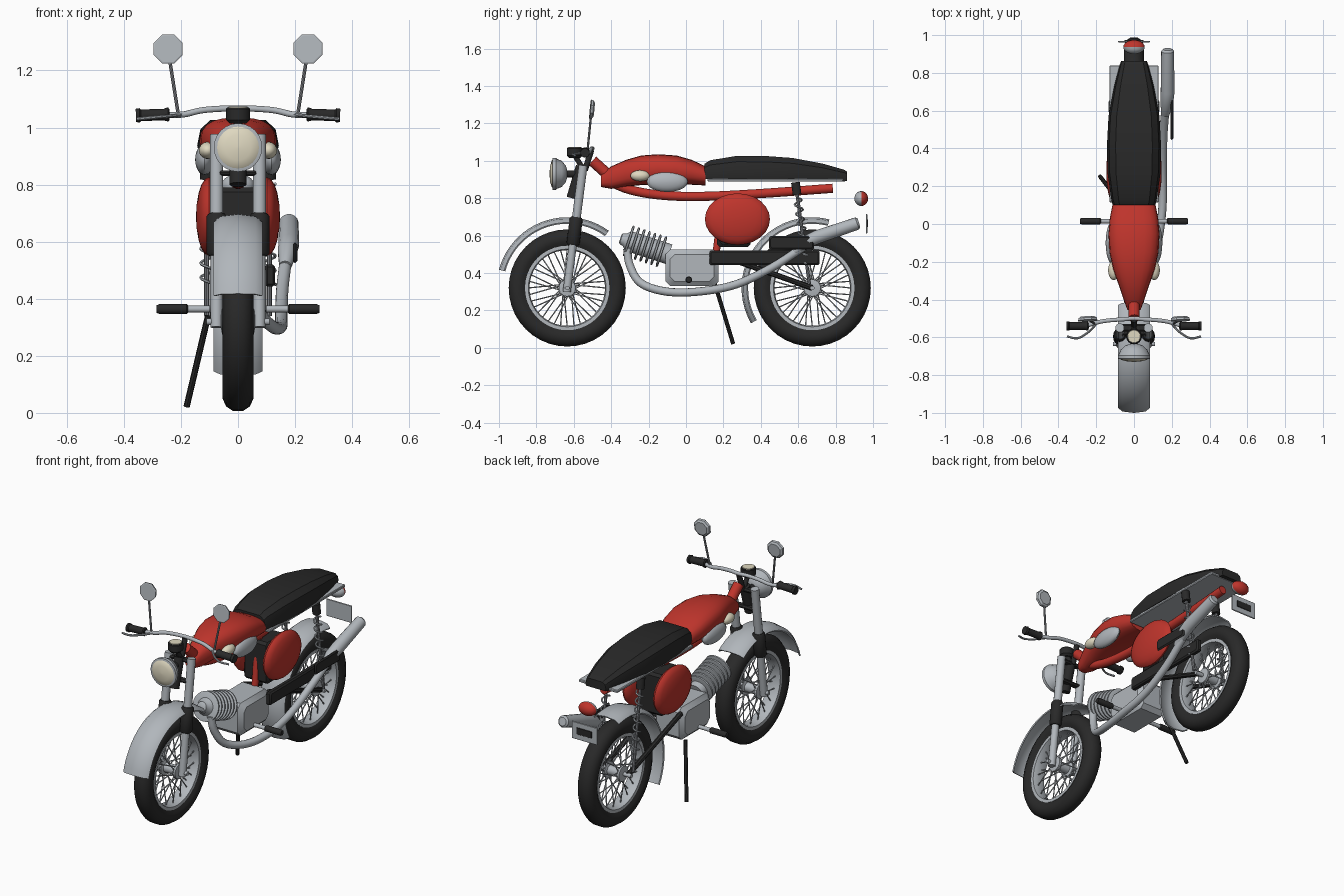
import bpy, bmesh, math
from mathutils import Vector as V, Matrix, Quaternion

if "Cube" in bpy.data.objects:
    bpy.data.objects.remove(bpy.data.objects["Cube"])

def material(name, r, g, b):
    m = bpy.data.materials.new(name)
    m.diffuse_color = (r, g, b, 1)
    m.use_nodes = True
    m.node_tree.nodes["Principled BSDF"].inputs["Base Color"].default_value = m.diffuse_color
    return m

RED = material("red paint", 0.52, 0.035, 0.025)
SILVER = material("silver metal", 0.44, 0.47, 0.50)
BLACK = material("black rubber", 0.022, 0.022, 0.022)
CREAM = material("cream glass", 0.74, 0.69, 0.53)
STEEL = material("dark steel", 0.25, 0.26, 0.28)

# ---------- helpers: every piece is a list of rings, lofted together ----------
def add(name, mat, *pieces, angle=35):
    bm = bmesh.new()
    for rings, closed in pieces:
        vs = [[bm.verts.new(p) for p in ring] for ring in rings]
        n, k = len(vs), len(vs[0])
        for i in range(n if closed else n - 1):
            a, b = vs[i], vs[(i + 1) % n]
            for j in range(k):
                bm.faces.new((a[j], a[(j + 1) % k], b[(j + 1) % k], b[j]))
        if not closed:
            bm.faces.new(vs[0][::-1])
            bm.faces.new(vs[-1])
    bmesh.ops.recalc_face_normals(bm, faces=bm.faces)
    me = bpy.data.meshes.new(name)
    bm.to_mesh(me)
    bm.free()
    me.materials.append(mat)
    ob = bpy.data.objects.new(name, me)
    bpy.context.collection.objects.link(ob)
    bpy.ops.object.select_all(action='DESELECT')
    ob.select_set(True)
    bpy.context.view_layer.objects.active = ob
    bpy.ops.object.shade_smooth_by_angle(angle=math.radians(angle))
    return ob

def tube(pts, r, n=12):
    """Round tube along points; r is one radius or one per point."""
    pts = [V(p) for p in pts]
    rs = r if isinstance(r, (list, tuple)) else [r] * len(pts)
    rings, u, last = [], None, None
    for i, p in enumerate(pts):
        t = (pts[min(i + 1, len(pts) - 1)] - pts[max(i - 1, 0)]).normalized()
        u = t.orthogonal().normalized() if u is None else last.rotation_difference(t) @ u
        last, w = t, t.cross(u)
        rings.append([p + (u * math.cos(a) + w * math.sin(a)) * rs[i]
                      for a in (2 * math.pi * j / n for j in range(n))])
    return rings, False

def smooth(pts, k=5):
    """Catmull-Rom curve through points."""
    P = [V(p) for p in pts]
    P = [2 * P[0] - P[1]] + P + [2 * P[-1] - P[-2]]
    out = []
    for a, b, c, d in zip(P, P[1:], P[2:], P[3:]):
        for t in (i / k for i in range(k)):
            out.append(0.5 * (2 * b + (c - a) * t + (2 * a - 5 * b + 4 * c - d) * t * t
                              + (3 * b - a - 3 * c + d) * t ** 3))
    return out + [P[-2]]

def rev(p, d, prof, n=24):
    """Turned shape: (distance, radius) profile along axis d from p."""
    d = V(d).normalized()
    u = d.orthogonal().normalized()
    w = d.cross(u)
    return [[V(p) + d * t + (u * math.cos(a) + w * math.sin(a)) * r
             for a in (2 * math.pi * j / n for j in range(n))] for t, r in prof], False

def arc(cy, cz, section, a0, a1, n):
    """Sweep an (x, radius) section around a wheel centre."""
    closed = a1 - a0 == 360
    angs = [math.radians(a0 + (a1 - a0) * i / (n if closed else n - 1)) for i in range(n)]
    return [[V((x, cy + r * math.cos(a), cz + r * math.sin(a))) for x, r in section]
            for a in angs], closed

def box(x0, x1, y0, y1, z0, z1, c=0.008):
    """Box with chamfered corners, lofted along x."""
    def ring(x, i):
        a, b, e, f = y0 + i, y1 - i, z0 + i, z1 - i
        q = c
        return [V((x, y, z)) for y, z in ((a + q, e), (b - q, e), (b, e + q), (b, f - q),
                                          (b - q, f), (a + q, f), (a, f - q), (a, e + q))]
    return [ring(x0, c), ring(x0 + c, 0), ring(x1 - c, 0), ring(x1, c)], False

def ellipsoid(c, s, n=20, m=10):
    rings = []
    for i in range(m + 1):
        a = math.pi * max(0.02, min(0.98, i / m))
        rings.append([V((c[0] - s[0] * math.cos(a), c[1] + s[1] * math.sin(a) * math.cos(b),
                         c[2] + s[2] * math.sin(a) * math.sin(b)))
                      for b in (2 * math.pi * j / n for j in range(n))])
    return rings, False

# ---------- wheels and fenders ----------
HZ = 0.32
TIRE = [(-.036, .222), (-.05, .245), (-.054, .27), (-.042, .297), (-.018, .313),
        (.018, .313), (.042, .297), (.054, .27), (.05, .245), (.036, .222)]
RIM = [(-.04, .226), (-.04, .208), (-.02, .202), (.02, .202), (.04, .208), (.04, .226)]
OUT = [(-.085, .350), (-.062, .370), (0, .378), (.062, .370), (.085, .350)]
FENDER = OUT + [(x * .95, r - .007) for x, r in OUT[::-1]]
for tag, cy, a0, a1 in (("front", -.635, 54, 165), ("rear", .675, 76, 210)):
    add(tag + "_tire", BLACK, arc(cy, HZ, TIRE, 0, 360, 40))
    add(tag + "_rim", SILVER, arc(cy, HZ, RIM, 0, 360, 40))
    add(tag + "_hub", SILVER, rev((-.06, cy, HZ), (1, 0, 0),
        [(0, .02), (.004, .045), (.02, .045), (.025, .028), (.095, .028), (.1, .045), (.116, .045), (.12, .02)]),
        tube([(-.11, cy, HZ), (.11, cy, HZ)], .012))
    spokes = []
    for i in range(36):
        a = 2 * math.pi * i / 36
        b = a + (.45 if i % 4 < 2 else -.45)
        s = .045 if i % 2 else -.045
        spokes.append(tube([(s, cy + .04 * math.cos(b), HZ + .04 * math.sin(b)),
                            (s * .2, cy + .207 * math.cos(a), HZ + .207 * math.sin(a))], .0035, 5))
    add(tag + "_spokes", SILVER, *spokes)
    add(tag + "_fender", SILVER, arc(cy, HZ, FENDER, a0, a1, 22))

# ---------- front fork, stem, headlight ----------
for s, side in ((-1, "left"), (1, "right")):
    at = lambda z, x=.075: (s * x, -.635 + (z - HZ) * .13, z)
    add(side + "_fork_leg", SILVER, tube([at(.30), at(.62)], .022), tube([at(.60), at(.975)], .024))
    add(side + "_fork_boot", BLACK, rev(at(.55), (0, .13, 1), [(0, .028), (.01, .035), (.14, .035), (.15, .028)], 16))
add("steering_stem", BLACK, tube([(0, -.61, .80), (0, -.56, .97)], .03),
    box(-.07, .07, -.59, -.55, .83, .85), box(-.07, .07, -.57, -.53, .945, .965))
add("headlight_shell", SILVER, rev((0, -.635, .93), (0, -1, 0),
    [(0, .02), (.008, .045), (.03, .07), (.055, .08), (.06, .085), (.078, .085), (.08, .078)]))
add("headlight_lens", CREAM, rev((0, -.71, .93), (0, -1, 0), [(0, .079), (.008, .07), (.016, .045), (.02, .005)]))
add("headlight_bracket", BLACK, tube([(0, -.645, .93), (0, -.57, .93)], .02))
add("gauge", BLACK, rev((0, -.595, 1.015), (0, 0, 1), [(0, .03), (.012, .042), (.05, .042), (.055, .038)]))
add("gauge_dial", CREAM, rev((0, -.595, 1.068), (0, 0, 1), [(0, .035), (.005, .033)]))
add("gauge_mount", BLACK, tube([(0, -.545, .95), (0, -.59, 1.02)], .014))

# ---------- handlebar, grips, levers, mirrors ----------
half = [(.0, -.50, 1.066), (.06, -.505, 1.066), (.13, -.51, 1.06), (.19, -.52, 1.046), (.25, -.538, 1.043)]
bar = [(-x, y, z) for x, y, z in half[:0:-1]] + half
add("handlebar", SILVER, tube(smooth(bar, 4), .011))
add("handlebar_riser", BLACK, tube([(0, -.54, .95), (0, -.505, 1.06)], .016))
for s, side in ((-1, "left"), (1, "right")):
    add(side + "_grip", BLACK, rev((s * .24, -.54, 1.046), (s, 0, -.03),
        [(0, .02), (.005, .026), (.02, .021), (.1, .021), (.105, .026), (.118, .024)], 12))
    add(side + "_lever", SILVER, tube(smooth([(s * .2, -.53, 1.045), (s * .245, -.575, 1.04),
        (s * .30, -.605, 1.035), (s * .355, -.595, 1.03)], 4), .006, 8))
    add(side + "_mirror_stem", STEEL, tube([(s * .21, -.527, 1.05), (s * .24, -.508, 1.24)], .006, 8))
    m = add(side + "_mirror", SILVER, rev((0, .011, 0), (0, -1, 0),
        [(0, .04), (.008, .052), (.02, .055), (.022, .05)], 8), angle=20)
    m.rotation_euler = (math.radians(-6), math.radians(22.5), 0)
    m.location = (s * .245, -.502, 1.275)

# ---------- tank ----------
def tank_ring(y, w, zb, zt, n=20, e=.75):
    c, h = (zb + zt) / 2, (zt - zb) / 2
    f = lambda v: math.copysign(abs(v) ** e, v)
    return [V((w * f(math.cos(a)), y, c + h * f(math.sin(a)))) for a in (2 * math.pi * j / n for j in range(n))]
TANK = [(-.455, .035, .86, .925), (-.40, .055, .85, .97), (-.32, .082, .862, 1.005), (-.24, .11, .87, 1.028),
        (-.15, .13, .875, 1.035), (-.05, .135, .875, 1.028), (.03, .128, .872, 1.005), (.105, .113, .868, .97)]
add("fuel_tank", RED, ([tank_ring(*t) for t in TANK], False))
for s, side in ((-1, "left"), (1, "right")):
    add(side + "_knee_panel", SILVER, ellipsoid((s * .117, -.10, .888), (.033, .11, .055)))
    add(side + "_tank_badge", CREAM, ellipsoid((s * .107, -.245, .92), (.03, .052, .03)))

# ---------- frame ----------
add("head_tube", RED, tube([(0, -.50, 1.0), (0, -.40, .91)], .03))
add("frame_backbone", RED, tube(smooth([(0, -.43, .90), (0, -.30, .845), (0, -.12, .815), (0, .1, .81),
    (0, .4, .825), (0, .785, .853)]), .025))
add("frame_downtube", RED, tube([(0, .2, .81), (0, .16, .5)], .02))

# ---------- seat ----------
def seat_ring(y, w, zb, zt):
    pts = [(w * .95, zb), (w, zb + .3 * (zt - zb)), (w * .92, zb + .75 * (zt - zb)), (w * .68, zt)]
    return [V((x, y, z)) for x, z in pts] + [V((-x, y, z)) for x, z in pts[::-1]]
SEAT = [(.10, .112, .902, .985), (.13, .12, .902, 1.003), (.27, .14, .902, 1.026), (.42, .143, .90, 1.026),
        (.57, .135, .90, 1.015), (.73, .105, .896, .985), (.845, .075, .89, .952), (.862, .068, .892, .942)]
add("seat", BLACK, ([seat_ring(*t) for t in SEAT], False), angle=25)
add("seat_base", SILVER, box(-.13, .13, .115, .84, .888, .905, .004))

# ---------- engine ----------
add("engine_case", SILVER, box(-.10, .10, -.11, .175, .33, .525, .025))
add("engine_cylinder", SILVER, rev((0, -.09, .50), (0, -.95, .31),
    [(0, .055), (.22, .055), (.235, .05), (.25, .035), (.27, .03), (.275, .02)]))
fins = [rev((0, -.125 - .029 * i, .512 + .0095 * i), (0, -.95, .31), [(0, .075), (.003, .085), (.011, .085), (.014, .075)])
        for i in range(7)]
add("cylinder_fins", SILVER, *fins)
add("peg_bar", SILVER, tube([(-.19, .015, .364), (.19, .015, .364)], .012))
for s, side in ((-1, "left"), (1, "right")):
    add(side + "_foot_peg", BLACK, rev((s * .175, .015, .364), (s, 0, 0), [(0, .013), (.005, .018), (.1, .018), (.11, .014)], 12))
add("kickstand", BLACK, tube([(-.105, .155, .34), (-.18, .252, .022)], .011, 8))

# ---------- airbox and side covers ----------
add("airbox", BLACK, box(-.085, .085, .165, .345, .54, .79, .015))
for s, side in ((-1, "left"), (1, "right")):
    add(side + "_side_cover", RED, ellipsoid((s * .102, .275, .688), (.045, .174, .138), 24))

# ---------- exhaust ----------
add("exhaust_pipe", SILVER, tube(smooth([(.04, -.315, .53), (.05, -.30, .44), (.08, -.24, .345), (.125, -.1, .30),
    (.15, .08, .302), (.152, .27, .34), (.155, .46, .43), (.168, .63, .54)]), .022))
add("muffler", SILVER, tube([(.166, .58, .515), (.173, .64, .565), (.178, .70, .592), (.178, .915, .665), (.178, .925, .668)],
    [.022, .034, .037, .034, .024], 16))
add("heat_shield", BLACK, box(.192, .208, .445, .685, .525, .598))
add("chain_case", BLACK, box(.095, .13, .125, .715, .443, .52))

# ---------- swingarm and rear shocks ----------
for s, side in ((-1, "left"), (1, "right")):
    add(side + "_swingarm", BLACK, tube([(s * .085, .17, .50), (s * .085, .675, .32)], .015, 8))
    top, bot = V((s * .11, .585, .885)), V((s * .11, .66, .34))
    d = bot - top
    add(side + "_shock_cap", BLACK, tube([top, top + d * .12], .024))
    add(side + "_shock_rod", STEEL, tube([top + d * .1, bot], .009, 8))
    coil = [top + d * (.15 + .65 * i / 84) + V((math.cos(i * math.pi / 6), math.sin(i * math.pi / 6), 0)) * .021
            for i in range(85)]
    add(side + "_shock_spring", SILVER, tube(coil, .005, 6))

# ---------- tail light and plate ----------
def tail(sign, mat, name):
    rings = []
    for t in (0, .3, .6, .85, .98):
        k = math.sqrt(1 - t * t)
        rings.append([V((.057 * k * math.cos(a), .937 + sign * .037 * t, .798 + .04 * k * math.sin(a)))
                      for a in (2 * math.pi * j / 20 for j in range(20))])
    add(name, mat, (rings, False))
tail(-1, SILVER, "tail_light_housing")
tail(1, RED, "tail_light_lens")
add("rear_plate", SILVER, box(-.085, .085, .962, .970, .612, .715, .002))
add("rear_plate_panel", BLACK, box(-.05, .05, .969, .974, .645, .685, .001))
